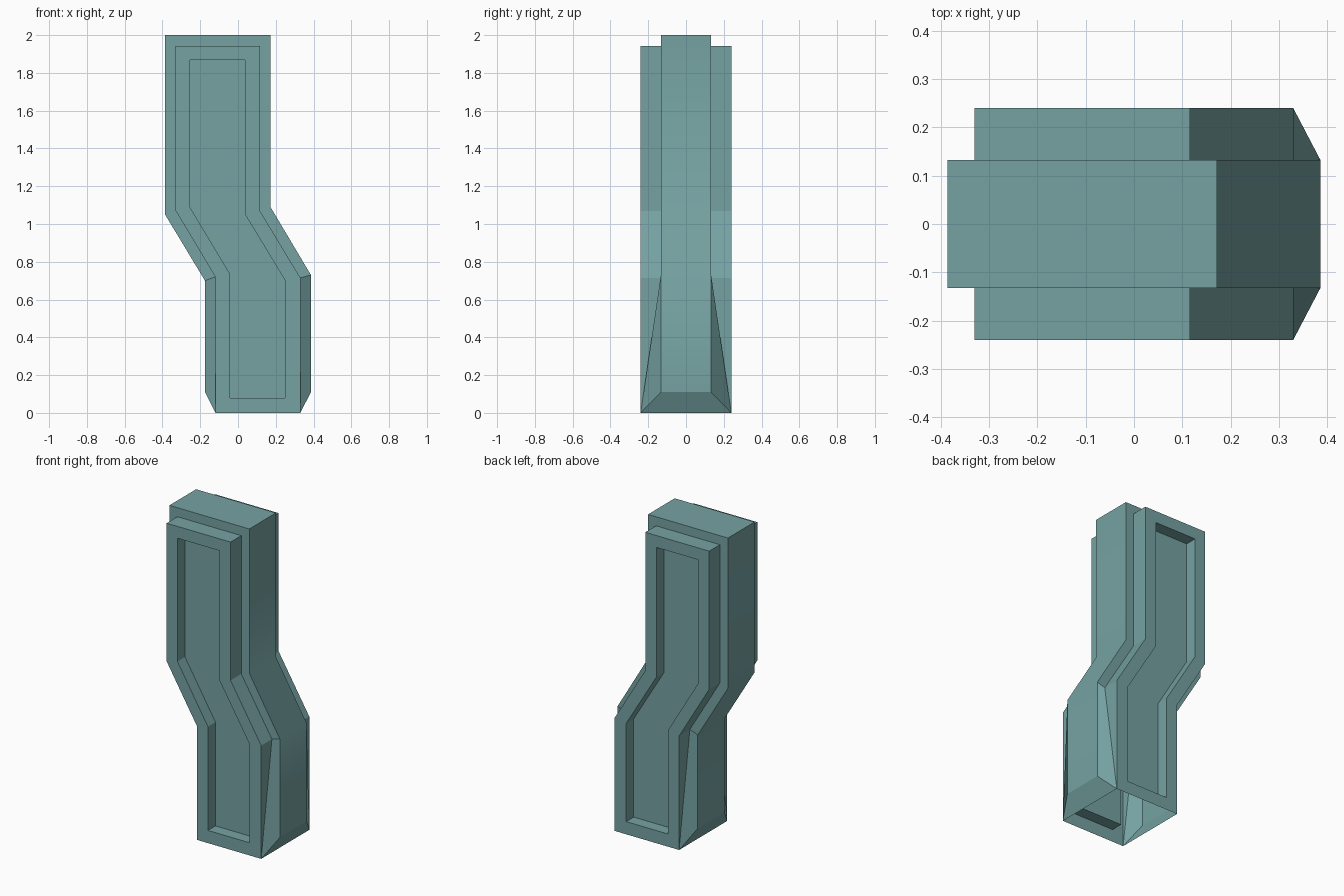
import bpy
import bmesh

cube = bpy.data.objects.get("Cube")
if cube:
    bpy.data.objects.remove(cube, do_unlink=True)

# Single muted teal colour
teal = bpy.data.materials.new("muted_teal")
teal.use_nodes = True
COLOUR = (0.18, 0.36, 0.36, 1)
teal.diffuse_color = COLOUR
teal.node_tree.nodes["Principled BSDF"].inputs["Base Color"].default_value = COLOUR

# Cranked outlines (x, z), clockwise from top left; points 4 and 5 are the bottom
CORE = [(-.386, 2), (.172, 2), (.172, 1.09), (.386, .73),
        (.386, .11), (-.175, .11), (-.175, .70), (-.386, 1.05)]
PLATE = [(-.33, 1.943), (.116, 1.943), (.116, 1.07), (.33, .715),
         (.33, 0), (-.12, 0), (-.12, .72), (-.33, 1.07)]
RECESS = [(-.255, 1.868), (.038, 1.868), (.038, 1.05), (.25, .70),
          (.25, .08), (-.042, .08), (-.042, .735), (-.255, 1.09)]
CORE_Y, PLATE_Y, FLOOR_Y = .133, .24, .165

bm = bmesh.new()


def loop(profile, y):
    return [bm.verts.new((x, y, z)) for x, z in profile]


def bridge(a, b, open_bottom=False):
    """Join two outlines with faces, merging corners they share."""
    faces = []
    for i in range(len(a)):
        if open_bottom and i == 4:
            continue
        j = (i + 1) % len(a)
        corners = list(dict.fromkeys([a[i], a[j], b[j], b[i]]))
        faces.append(bm.faces.new(corners))
    return faces


# Front and back halves: step, raised plate and sunken panel
cores, plates = [], []
for side in (-1, 1):
    core = loop(CORE, side * CORE_Y)
    plate = loop(PLATE, side * PLATE_Y)
    # the step tapers out to the plate's bottom corners
    step = [plate[i] if i in (4, 5)
            else bm.verts.new((x, side * CORE_Y, z))
            for i, (x, z) in enumerate(PLATE)]
    rim = loop(RECESS, side * PLATE_Y)
    floor = loop(RECESS, side * FLOOR_Y)
    bridge(core, step, open_bottom=True)
    bridge(step, plate, open_bottom=True)
    bridge(plate, rim)
    bridge(rim, floor)
    bm.faces.new(floor)
    cores.append(core)
    plates.append(plate)

# Core walls, with an open underside
walls = bridge(*cores, open_bottom=True)
side_walls = set(walls[1:])

# Chamfers from the core down to the foot
for i in (4, 5):
    bm.faces.new([cores[0][i], cores[1][i], plates[1][i], plates[0][i]])

# Soft bends along the core walls, crisp edges everywhere else
for face in side_walls:
    face.smooth = True
for edge in bm.edges:
    soft = all(f in side_walls for f in edge.link_faces)
    edge.smooth = soft and edge.verts[0].co.z < 1.9

bmesh.ops.recalc_face_normals(bm, faces=bm.faces[:])
mesh = bpy.data.meshes.new("cranked_casing")
bm.to_mesh(mesh)
bm.free()
mesh.materials.append(teal)
casing = bpy.data.objects.new("cranked_casing", mesh)
bpy.context.collection.objects.link(casing)
